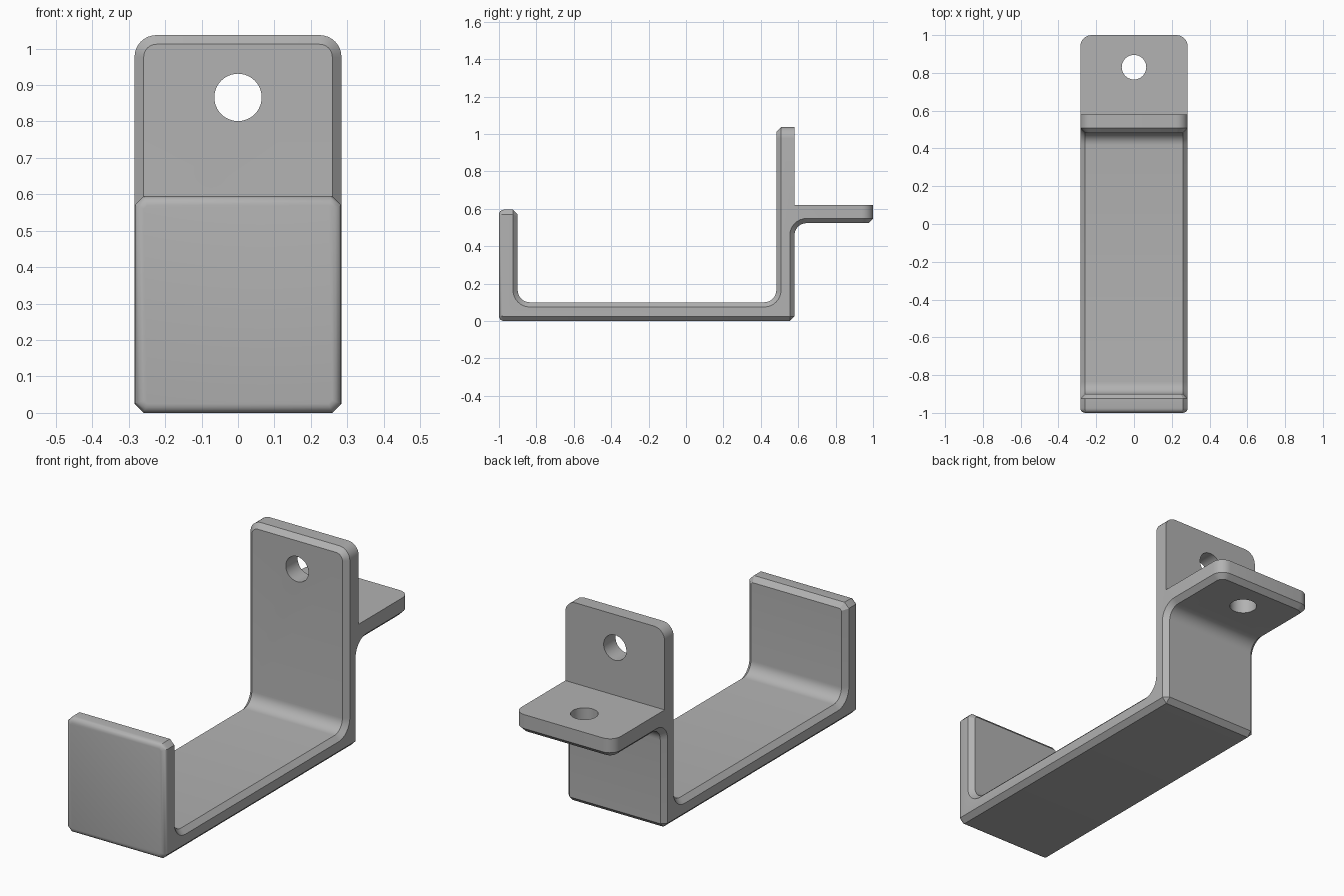
import bpy
import bmesh
import math
from mathutils import Matrix

cube = bpy.data.objects.get("Cube")
if cube:
    bpy.data.objects.remove(cube, do_unlink=True)

HALF_W = 0.284     # half width of the strap
EDGE = 0.025       # chamfer size
FILLET = 0.065     # inside bend radius
CORNER = 0.06      # tab corner radius
FRONT, LIP, PLATE, BACK, TIP = -1.0, -0.9, 0.483, 0.58, 1.0
FLOOR, LIP_TOP, SHELF_LOW, SHELF_TOP, TOP = 0.1, 0.595, 0.523, 0.62, 1.037

# Material
steel = bpy.data.materials.new("grey_metal")
steel.use_nodes = True
grey = (0.445, 0.445, 0.445, 1)
steel.diffuse_color = grey
steel.node_tree.nodes["Principled BSDF"].inputs["Base Color"].default_value = grey


def bend(cy, cz, start, end, steps=8):
    """Arc points for an inside bend, angles in degrees."""
    for i in range(steps + 1):
        a = math.radians(start + (end - start) * i / steps)
        yield (cy + FILLET * math.cos(a), cz + FILLET * math.sin(a))


def bevel(bm, edges, size, segments):
    bmesh.ops.bevel(bm, geom=edges, offset=size, offset_type='OFFSET',
                    segments=segments, profile=0.5, affect='EDGES', clamp_overlap=True)
    bm.normal_update()


def near(a, b):
    return abs(a - b) < 0.001


def on_line(e, y, z):
    return all(near(v.co.y, y) and near(v.co.z, z) for v in e.verts)


# Side profile of the bracket
profile = [(FRONT, 0), (BACK, 0)]
profile += bend(BACK + FILLET, SHELF_LOW - FILLET, 180, 90)
profile += [(TIP, SHELF_LOW), (TIP, SHELF_TOP), (BACK, SHELF_TOP), (BACK, TOP), (PLATE, TOP)]
profile += bend(PLATE - FILLET, FLOOR + FILLET, 0, -90)
profile += bend(LIP + FILLET, FLOOR + FILLET, 270, 180)
profile += [(LIP, LIP_TOP), (FRONT, LIP_TOP)]

bm = bmesh.new()
side = bm.faces.new([bm.verts.new((-HALF_W, y, z)) for y, z in profile])
new = bmesh.ops.extrude_face_region(bm, geom=[side])["geom"]
bmesh.ops.translate(bm, vec=(2 * HALF_W, 0, 0),
                    verts=[g for g in new if isinstance(g, bmesh.types.BMVert)])
bmesh.ops.recalc_face_normals(bm, faces=bm.faces)


# Rounded tab corners and clipped lip corners
def corners(test):
    return [e for e in bm.edges if all(near(abs(v.co.x), HALF_W) and test(v.co) for v in e.verts)
            and near(e.verts[0].co.x, e.verts[1].co.x)]


bevel(bm, corners(lambda c: near(c.z, TOP)) + corners(lambda c: near(c.y, TIP)), CORNER, 8)
bevel(bm, corners(lambda c: near(c.z, LIP_TOP)), EDGE, 1)


# Chamfers around the cradle and around the underside
def inner(f):
    c = f.calc_center_median()
    return abs(f.normal.x) < 0.3 and LIP - 0.01 < c.y < PLATE + 0.01 and c.z > FLOOR - 0.01


def under(f):
    c = f.calc_center_median()
    return abs(f.normal.x) < 0.3 and (c.z < 0.01 or (c.y > BACK - 0.01 and c.z < SHELF_LOW + 0.01))


def border(e, group):
    a, b = e.link_faces
    return group(a) != group(b) and not on_line(e, FRONT, 0)


chamfer = [e for e in bm.edges
           if border(e, inner) or border(e, under) or on_line(e, BACK, 0)]
bevel(bm, chamfer, EDGE, 1)

# Softly rounded rim of the front face
rim = [e for e in bm.edges if sum(f.normal.y < -0.99 and near(f.calc_center_median().y, FRONT)
                                  for f in e.link_faces) == 1]
bevel(bm, rim, EDGE, 4)

mesh = bpy.data.meshes.new("bracket")
bm.to_mesh(mesh)
bm.free()
bracket = bpy.data.objects.new("bracket", mesh)
bpy.context.collection.objects.link(bracket)
mesh.materials.append(steel)


# Screw holes through the upright plate and the shelf
def drill(name, location, rotation):
    cut = bpy.data.meshes.new(name)
    b = bmesh.new()
    bmesh.ops.create_cone(b, cap_ends=True, segments=48, radius1=0.065, radius2=0.065,
                          depth=0.3, matrix=Matrix.Translation(location) @ rotation)
    b.to_mesh(cut)
    b.free()
    cut.materials.append(steel)
    cutter = bpy.data.objects.new(name, cut)
    bpy.context.collection.objects.link(cutter)
    cutter.hide_render = True
    mod = bracket.modifiers.new(name, 'BOOLEAN')
    mod.object = cutter
    mod.operation = 'DIFFERENCE'
    mod.solver = 'EXACT'
    bpy.ops.object.modifier_apply(modifier=name)
    bpy.data.objects.remove(cutter, do_unlink=True)


bpy.ops.object.select_all(action='DESELECT')
bpy.context.view_layer.objects.active = bracket
bracket.select_set(True)
drill("plate_hole", (0, (PLATE + BACK) / 2, 0.866), Matrix.Rotation(math.pi / 2, 4, 'X'))
drill("shelf_hole", (0, 0.83, (SHELF_LOW + SHELF_TOP) / 2), Matrix.Identity(4))
bpy.ops.object.shade_smooth_by_angle(angle=math.radians(30))
